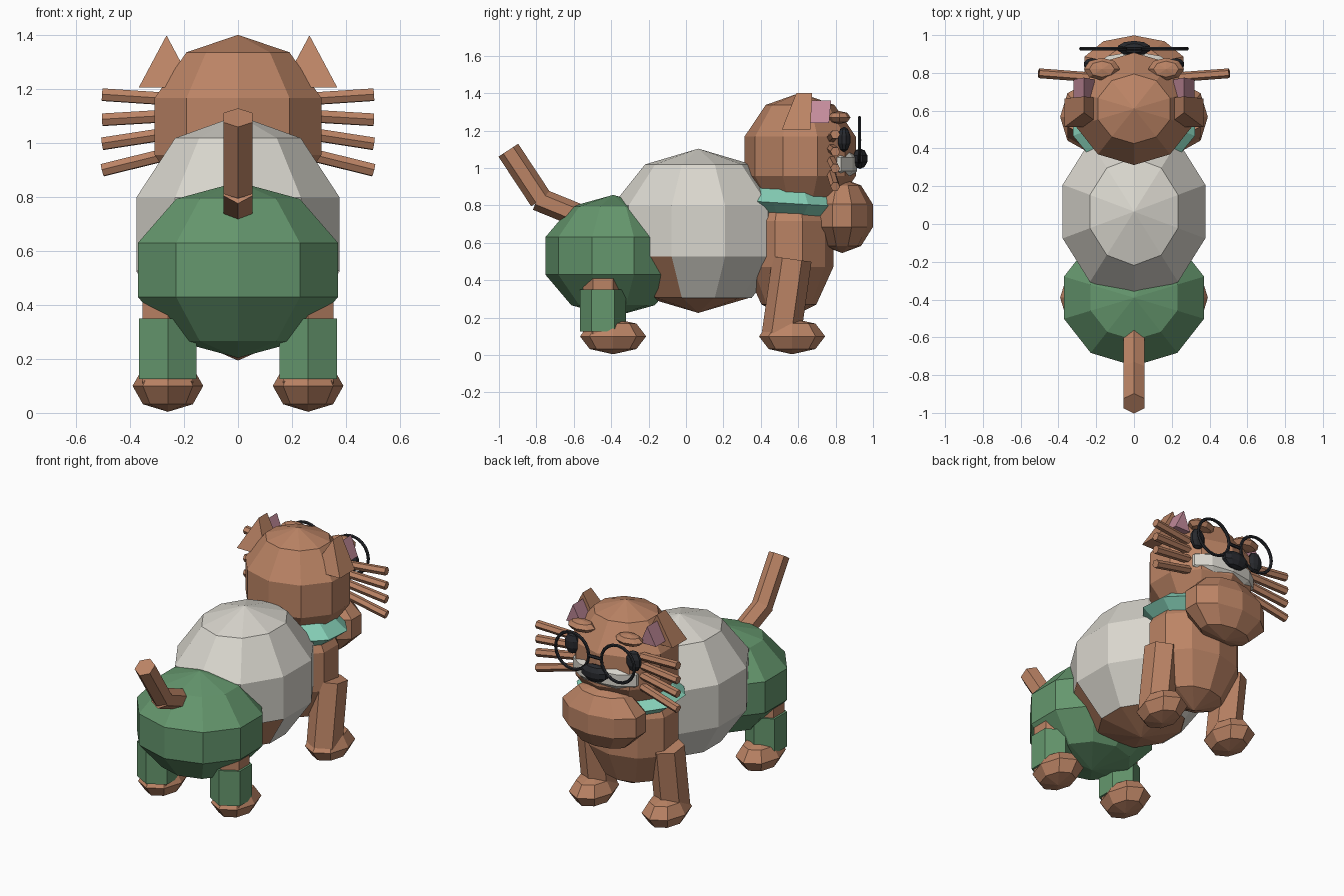
import bpy, bmesh
from mathutils import Matrix, Vector

cube = bpy.data.objects.get("Cube")
if cube:
    bpy.data.objects.remove(cube, do_unlink=True)


def material(name, r, g, b):
    m = bpy.data.materials.new(name)
    m.use_nodes = True
    m.diffuse_color = (r, g, b, 1)
    m.node_tree.nodes["Principled BSDF"].inputs["Base Color"].default_value = (r, g, b, 1)
    return m


BROWN = material("brown_fur", 0.50, 0.23, 0.13)
GREEN = material("green_cloth", 0.13, 0.31, 0.155)
GREY = material("pale_grey_cloth", 0.70, 0.68, 0.62)
MINT = material("mint_scarf", 0.25, 0.66, 0.50)
PINK = material("pink_inner_ear", 0.55, 0.26, 0.33)
BLACK = material("black", 0.02, 0.022, 0.027)


def finish(name, bm, mat):
    bmesh.ops.recalc_face_normals(bm, faces=bm.faces)
    mesh = bpy.data.meshes.new(name)
    bm.to_mesh(mesh)
    bm.free()
    mesh.materials.append(mat)
    ob = bpy.data.objects.new(name, mesh)
    bpy.context.collection.objects.link(ob)
    return ob


def ball(name, centre, radii, mat, seg=10, bands=5, tilt=0, drop=None):
    """Low-poly ellipsoid; drop is a rule for faces to leave out."""
    bm = bmesh.new()
    bmesh.ops.create_uvsphere(bm, u_segments=seg, v_segments=bands, radius=1)
    if drop:
        gone = [f for f in bm.faces if drop(f.calc_center_median())]
        bmesh.ops.delete(bm, geom=gone, context='FACES')
    place = Matrix.Translation(centre) @ Matrix.Rotation(tilt, 4, 'X')
    bm.transform(place @ Matrix.Diagonal((*radii, 1)))
    return finish(name, bm, mat)


def rod(name, start, end, radius, mat, sides=6):
    """Prism running between two points."""
    a, b = Vector(start), Vector(end)
    bm = bmesh.new()
    bmesh.ops.create_cone(bm, cap_ends=True, segments=sides, radius1=radius,
                          radius2=radius, depth=(b - a).length)
    turn = Vector((0, 0, 1)).rotation_difference(b - a).to_matrix().to_4x4()
    bm.transform(Matrix.Translation((a + b) / 2) @ turn)
    return finish(name, bm, mat)


def wedge(name, x, half, z0, z1, base, tip, mat):
    """Triangular ear block; base and tip are y ranges."""
    bm = bmesh.new()
    for y in base:
        bm.verts.new((x - half, y, z0))
        bm.verts.new((x + half, y, z0))
    for y in tip:
        bm.verts.new((x, y, z1))
    bmesh.ops.convex_hull(bm, input=bm.verts)
    bmesh.ops.dissolve_limit(bm, angle_limit=0.01, verts=bm.verts, edges=bm.edges)
    return finish(name, bm, mat)


# Torso, with a sweater shell open underneath and behind
torso = Vector((0.413, 0.48, 0.437))
ball("torso", (0, 0.066, 0.662), torso, BROWN)
ball("sweater", (0, 0.066, 0.662), torso * 1.01, GREY,
     drop=lambda c: c.z < -0.8 or (c.z < -0.4 and c.y < -0.2))
ball("hips", (0, -0.39, 0.53), (0.41, 0.38, 0.326), GREEN)
ball("chest", (0, 0.55, 0.594), (0.31, 0.25, 0.4), BROWN)
ball("scarf", (0, 0.56, 0.81), (0.34, 0.3, 0.11), MINT, bands=4, tilt=-0.06)

# Tail
rod("tail_base", (0, -0.5, 0.715), (0, -0.795, 0.835), 0.063, BROWN)
rod("tail_tip", (0, -0.775, 0.83), (0, -0.95, 1.095), 0.063, BROWN)

# Head
ball("head", (0, 0.61, 1.062), (0.342, 0.313, 0.34), BROWN)
ball("jaw", (0, 0.835, 0.745), (0.29, 0.172, 0.2), BROWN)
ball("upper_lip", (0, 0.79, 1.02), (0.25, 0.13, 0.12), GREY)
ball("nose", (0, 0.93, 1.05), (0.095, 0.042, 0.055), BLACK)
rod("glasses_bridge", (-0.045, 0.928, 1.15), (0.045, 0.928, 1.15), 0.01, BLACK)

whisker_ends = ((1.16, 1.18), (1.105, 1.087), (1.045, 0.998), (0.975, 0.90))

for side, s in (("left", 1), ("right", -1)):
    x = 0.26 * s
    # Legs and feet
    rod(f"hind_leg_{side}", (x, -0.443, 0.1), (x, -0.443, 0.46), 0.108, BROWN)
    rod(f"trouser_leg_{side}", (x, -0.443, 0.125), (x, -0.443, 0.35), 0.123, GREEN)
    rod(f"front_leg_{side}", (x, 0.51, 0.11), (x, 0.567, 0.513), 0.105, BROWN)
    for part, y in (("hind", -0.39), ("front", 0.567)):
        ball(f"{part}_foot_{side}", (x, y, 0.1), (0.131, 0.177, 0.096), BROWN, 8, 4)
    # Ears
    wedge(f"ear_{side}", 0.265 * s, 0.103, 1.207, 1.4, (0.513, 0.665), (0.59, 0.675), BROWN)
    wedge(f"inner_ear_{side}", 0.265 * s, 0.055, 1.24, 1.36, (0.64, 0.765), (0.66, 0.775), PINK)
    # Face
    ball(f"brow_{side}", (0.17 * s, 0.82, 1.27), (0.095, 0.06, 0.035), BROWN, 8, 4)
    ball(f"eye_{side}", (0.22 * s, 0.845, 1.153), (0.05, 0.035, 0.068), BLACK)
    for i, (inner, outer) in enumerate(whisker_ends):
        rod(f"whisker_{side}_{i + 1}", (0.2 * s, 0.775, inner),
            (0.503 * s, 0.798, outer), 0.026, BROWN)
    # Glasses rim
    bpy.ops.mesh.primitive_torus_add(
        location=(0.163 * s, 0.928, 1.15), rotation=(1.5708, 0, 0),
        major_radius=0.118, minor_radius=0.01, major_segments=20, minor_segments=6)
    rim = bpy.context.object
    rim.name = f"glasses_rim_{side}"
    rim.data.materials.append(BLACK)
